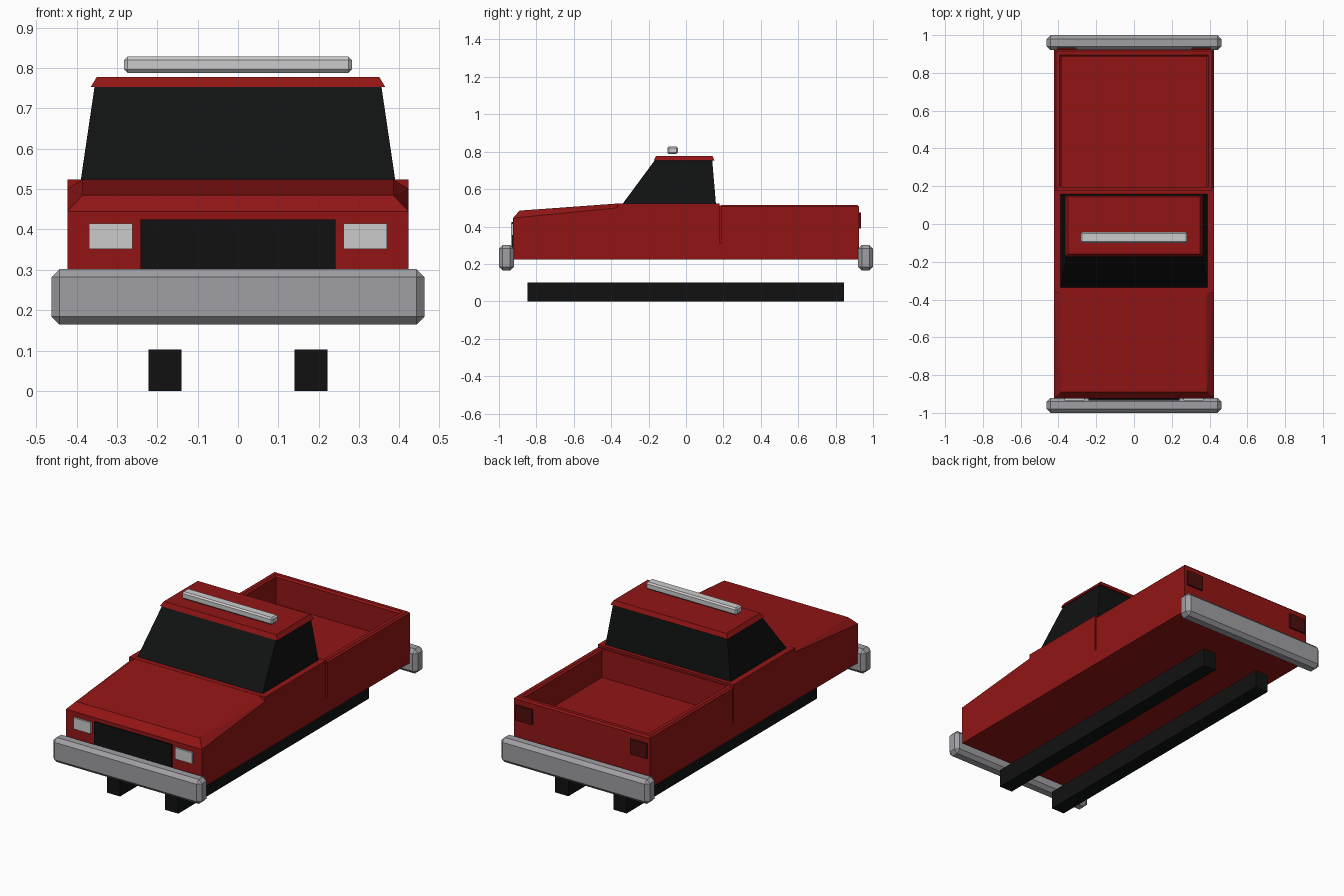
import bpy, bmesh

if "Cube" in bpy.data.objects:
    bpy.data.objects.remove(bpy.data.objects["Cube"])


def material(name, rgb):
    m = bpy.data.materials.new(name)
    m.diffuse_color = (*rgb, 1)
    m.use_nodes = True
    m.node_tree.nodes["Principled BSDF"].inputs["Base Color"].default_value = m.diffuse_color
    return m


RED = material("red_paint", (0.29, 0.0075, 0.0075))
DARK_RED = material("dark_red_lens", (0.08, 0.004, 0.004))
BLACK = material("black", (0.0055, 0.0058, 0.006))
STEEL = material("steel", (0.35, 0.345, 0.37))
LAMP = material("lamp", (0.8, 0.8, 0.8))


def finish(name, bm, mat):
    bmesh.ops.recalc_face_normals(bm, faces=bm.faces)
    me = bpy.data.meshes.new(name)
    bm.to_mesh(me)
    bm.free()
    me.materials.append(mat)
    ob = bpy.data.objects.new(name, me)
    bpy.context.collection.objects.link(ob)
    return ob


def hull(name, points, mat):
    """Convex solid around the given points."""
    bm = bmesh.new()
    for p in points:
        bm.verts.new(p)
    bmesh.ops.convex_hull(bm, input=bm.verts)
    bmesh.ops.dissolve_limit(bm, angle_limit=0.01, verts=bm.verts, edges=bm.edges)
    return finish(name, bm, mat)


def frustum(name, low, high, mat):
    """Solid between two level rectangles (half width, y0, y1, z)."""
    return hull(name, [(s * w, y, z) for w, y0, y1, z in (low, high)
                       for s in (-1, 1) for y in (y0, y1)], mat)


def box(name, x, y, z, mat, bevel=0):
    ob = hull(name, [(a, b, c) for a in x for b in y for c in z], mat)
    if bevel:
        mod = ob.modifiers.new("bevel", 'BEVEL')
        mod.width, mod.segments = bevel, 1
    return ob


W = 0.423

# Hood with chamfered side and front edges
hull("hood", [(s * x, y, z) for s in (-1, 1) for x, y, z in (
    (W, -0.925, 0.225), (W, -0.365, 0.225), (W, -0.925, 0.445), (W, -0.365, 0.5),
    (0.385, -0.89, 0.485), (0.385, -0.365, 0.523))], RED)

# Cab base, sill below the side grooves, and wall between cab and bed
box("cab_base", (-W, W), (-0.365, 0.18), (0.225, 0.524), RED)
box("sill", (-W, W), (0.18, 0.19), (0.225, 0.31), RED)
box("cab_back_wall", (-0.405, 0.405), (0.17, 0.193), (0.23, 0.512), RED)

# Open cargo bed, reaching forward to the cab back wall
bm = bmesh.new()
bmesh.ops.create_cube(bm, size=1)
for v in bm.verts:
    v.co = (v.co.x * 2 * W, 0.5575 + v.co.y * 0.735, 0.37 + v.co.z * 0.29)
top = max(bm.faces, key=lambda f: f.calc_center_median().z)
bmesh.ops.inset_region(bm, faces=[top], thickness=0.038, use_even_offset=True)
for v in top.verts:
    if v.co.y < 0.4:
        v.co.y = 0.196
inner = bmesh.ops.extrude_face_region(bm, geom=[top])
bmesh.ops.delete(bm, geom=[top], context='FACES')
bmesh.ops.translate(bm, vec=(0, 0, -0.16),
                    verts=[g for g in inner["geom"] if isinstance(g, bmesh.types.BMVert)])
rim = [e for e in bm.edges if all(v.co.z > 0.51 for v in e.verts)
       and any(v.co.y > 0.4 for v in e.verts)
       and any(abs(f.normal.z) < 0.5 for f in e.link_faces)]
bmesh.ops.bevel(bm, geom=rim, offset=0.009, segments=1, affect='EDGES')
finish("cargo_bed", bm, RED)

# Windows, roof and roof light
frustum("windows", (0.39, -0.34, 0.16, 0.52), (0.355, -0.165, 0.14, 0.757), BLACK)
frustum("roof", (0.365, -0.172, 0.152, 0.753), (0.35, -0.16, 0.142, 0.778), RED)
box("roof_light_bar", (-0.282, 0.282), (-0.1, -0.043), (0.788, 0.828), LAMP, 0.008)

# Bumpers
for name, y in (("front_bumper", (-1, -0.92)), ("rear_bumper", (0.92, 1))):
    box(name, (-0.462, 0.462), y, (0.164, 0.302), STEEL, 0.02)

# Grille, lamps and ground rails
box("grille", (-0.241, 0.241), (-0.934, -0.915), (0.28, 0.425), BLACK)
for side, s in (("left", -1), ("right", 1)):
    box(side + "_headlight", (s * 0.262, s * 0.369), (-0.935, -0.915), (0.352, 0.415), LAMP)
    box(side + "_taillight", (s * 0.305, s * 0.408), (0.915, 0.935), (0.39, 0.475), DARK_RED)
    box(side + "_rail", (s * 0.14, s * 0.222), (-0.848, 0.845), (0, 0.102), BLACK)
